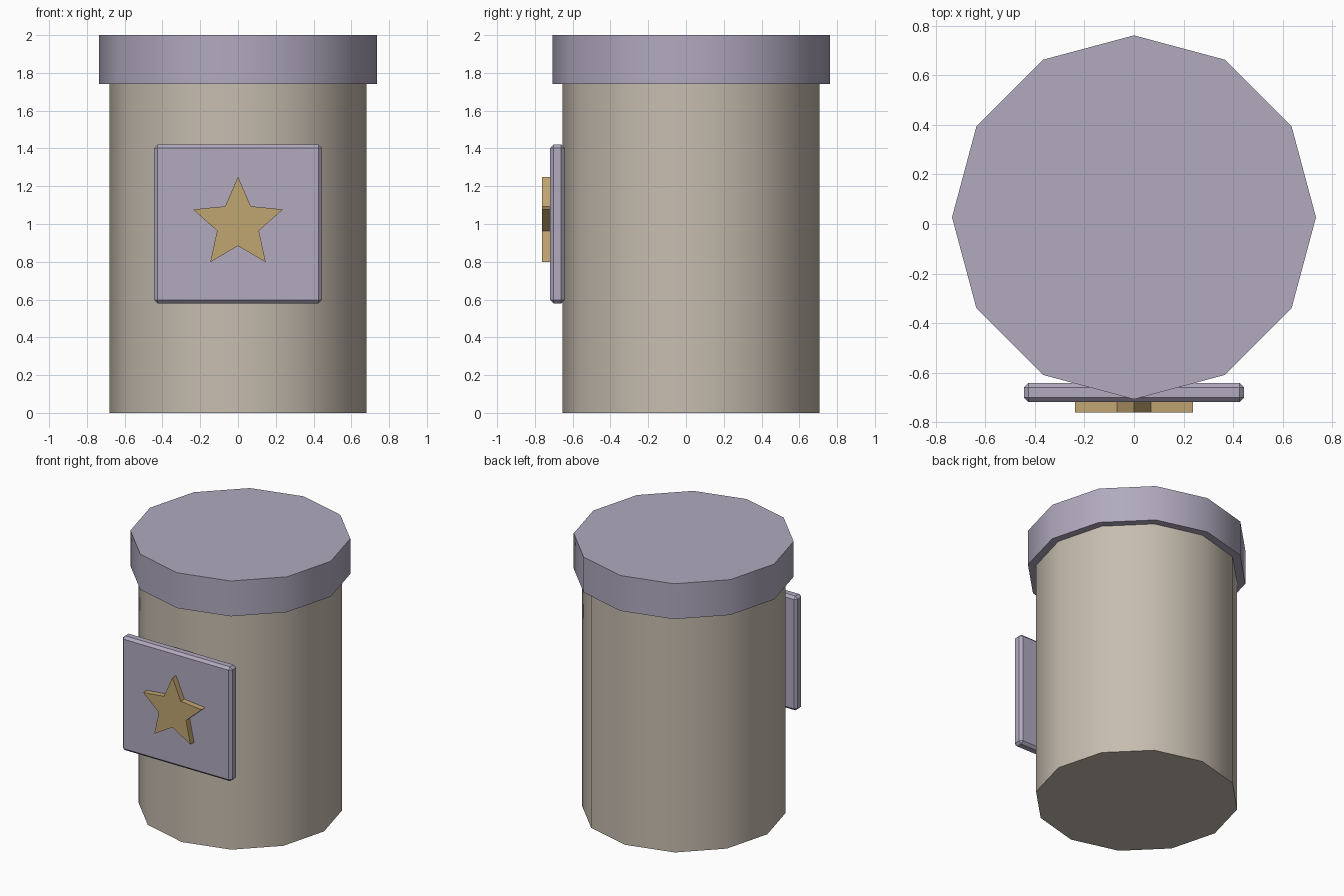
import bpy, bmesh, math

if "Cube" in bpy.data.objects:
    bpy.data.objects.remove(bpy.data.objects["Cube"])

CY = 0.027  # centre of the canister in depth


def material(name, rgb):
    m = bpy.data.materials.new(name)
    m.diffuse_color = (*rgb, 1)
    m.use_nodes = True
    m.node_tree.nodes["Principled BSDF"].inputs["Base Color"].default_value = m.diffuse_color
    return m


cream = material("warm cream", (0.57, 0.51, 0.43))
lilac = material("dusty lilac", (0.44, 0.40, 0.52))
gold = material("gold", (0.53, 0.375, 0.165))


def drum(name, radius, z0, z1, mat):
    """Twelve-sided cylinder with smooth sides and a corner facing front."""
    bpy.ops.mesh.primitive_cylinder_add(
        vertices=12, radius=radius, depth=z1 - z0, location=(0, CY, (z0 + z1) / 2))
    ob = bpy.context.object
    ob.name = name
    ob.data.materials.append(mat)
    bpy.ops.object.shade_smooth_by_angle(angle=math.radians(40))
    return ob


# Canister and lid
drum("canister_body", 0.68, 0, 1.75, cream)
drum("lid", 0.735, 1.74, 2.0, lilac)

# Front plaque with chamfered edges
bpy.ops.mesh.primitive_cube_add(size=1, location=(0, -0.681, 1.0))
plaque = bpy.context.object
plaque.name = "plaque"
plaque.dimensions = (0.89, 0.077, 0.84)
bpy.ops.object.transform_apply(location=False, rotation=False, scale=True)
plaque.data.materials.append(lilac)
bevel = plaque.modifiers.new("chamfer", 'BEVEL')
bevel.width = 0.018
bevel.segments = 1

# Raised five-pointed star
bm = bmesh.new()
ring = []
for i in range(10):
    r = 0.25 if i % 2 == 0 else 0.116
    a = i * math.pi / 5
    ring.append(bm.verts.new((r * math.sin(a), -0.762, 1.0 + r * math.cos(a))))
face = bm.faces.new(ring)
ext = bmesh.ops.extrude_face_region(bm, geom=[face], use_keep_orig=True)
moved = [v for v in ext["geom"] if isinstance(v, bmesh.types.BMVert)]
bmesh.ops.translate(bm, verts=moved, vec=(0, 0.05, 0))
bmesh.ops.recalc_face_normals(bm, faces=bm.faces)
mesh = bpy.data.meshes.new("star")
bm.to_mesh(mesh)
bm.free()
mesh.materials.append(gold)
star = bpy.data.objects.new("star", mesh)
bpy.context.collection.objects.link(star)
